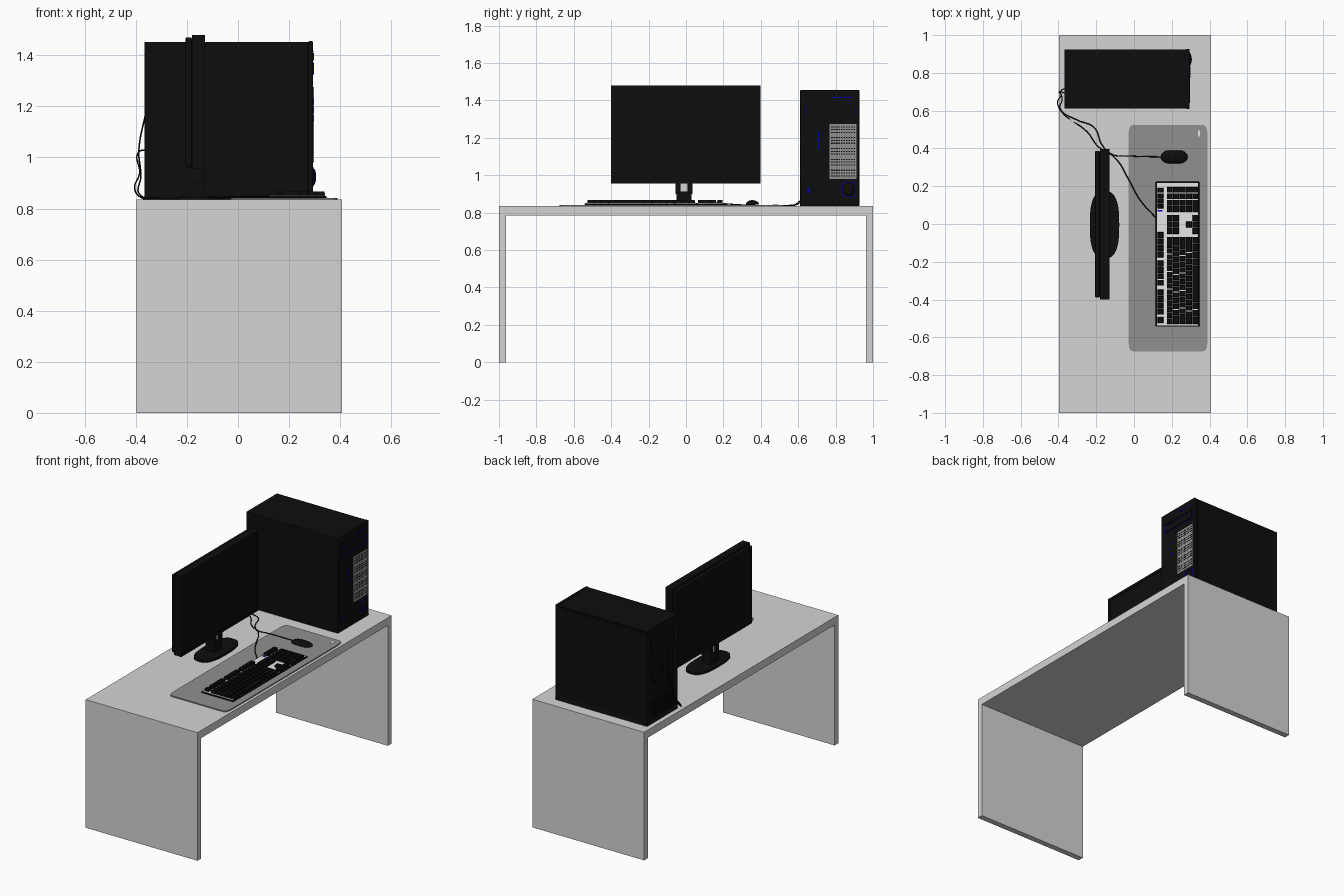
import bpy, bmesh, math
from mathutils import Vector

if "Cube" in bpy.data.objects:
    bpy.data.objects.remove(bpy.data.objects["Cube"])


def material(name, r, g, b):
    m = bpy.data.materials.new(name)
    m.diffuse_color = (r, g, b, 1)
    m.use_nodes = True
    m.node_tree.nodes["Principled BSDF"].inputs["Base Color"].default_value = m.diffuse_color
    return m


LIGHT = material("light_grey", 0.66, 0.66, 0.66)
PAD = material("pad_grey", 0.28, 0.28, 0.28)
BLACK = material("black", 0.004, 0.004, 0.004)
WHITE = material("white", 0.8, 0.8, 0.8)
BLUE = material("blue", 0.0, 0.0, 0.75)


def finish(name, bm, mat, smooth=False):
    bmesh.ops.recalc_face_normals(bm, faces=bm.faces[:])
    me = bpy.data.meshes.new(name)
    bm.to_mesh(me)
    bm.free()
    me.materials.append(mat)
    ob = bpy.data.objects.new(name, me)
    bpy.context.collection.objects.link(ob)
    if smooth:
        me.polygons.foreach_set("use_smooth", [True] * len(me.polygons))
    return ob


def boxes(name, spans, mat, taper=0.0, bevel=0.0):
    """One mesh of boxes given as (x0, x1, y0, y1, z0, z1); taper narrows the tops."""
    bm = bmesh.new()
    for x0, x1, y0, y1, z0, z1 in spans:
        for v in bmesh.ops.create_cube(bm, size=1)["verts"]:
            t = taper if v.co.z > 0 else 0
            v.co = ((x1 - t if v.co.x > 0 else x0 + t),
                    (y1 - t if v.co.y > 0 else y0 + t),
                    (z1 if v.co.z > 0 else z0))
    ob = finish(name, bm, mat)
    if bevel:
        mod = ob.modifiers.new("bevel", "BEVEL")
        mod.width, mod.segments = bevel, 2
    return ob


def slab(name, cx, cy, hx, hy, z0, z1, power, mat, n=64):
    """Upright slab with a superellipse outline."""
    bm = bmesh.new()
    vs = []
    for i in range(n):
        c, s = math.cos(2 * math.pi * i / n), math.sin(2 * math.pi * i / n)
        vs.append(bm.verts.new((cx + hx * math.copysign(abs(c) ** (2 / power), c),
                                cy + hy * math.copysign(abs(s) ** (2 / power), s), z0)))
    f = bm.faces.new(vs)
    top = bmesh.ops.extrude_face_region(bm, geom=[f])["geom"]
    bmesh.ops.translate(bm, vec=(0, 0, z1 - z0),
                        verts=[g for g in top if isinstance(g, bmesh.types.BMVert)])
    return finish(name, bm, mat)


def frame(x, y0, y1, z0, z1, t, d=0.002):
    """Spans of a thin rectangular outline on a face looking along +x."""
    return [(x, x + d, y0, y1, z0, z0 + t), (x, x + d, y0, y1, z1 - t, z1),
            (x, x + d, y0, y0 + t, z0, z1), (x, x + d, y1 - t, y1, z0, z1)]


def cable(name, pts, r=0.003):
    cu = bpy.data.curves.new(name, "CURVE")
    cu.dimensions = "3D"
    cu.bevel_depth, cu.bevel_resolution, cu.resolution_u = r, 2, 8
    sp = cu.splines.new("BEZIER")
    sp.bezier_points.add(len(pts) - 1)
    for p, co in zip(sp.bezier_points, pts):
        p.co = co
        p.handle_left_type = p.handle_right_type = "AUTO"
    cu.materials.append(BLACK)
    ob = bpy.data.objects.new(name, cu)
    bpy.context.collection.objects.link(ob)
    bpy.ops.object.select_all(action="DESELECT")
    ob.select_set(True)
    bpy.context.view_layer.objects.active = ob
    bpy.ops.object.convert(target="MESH")


# Desk: top with two full-depth side panels
TOP = 0.835
boxes("desk_top", [(-0.398, 0.408, -1, 1, 0.785, TOP)], LIGHT)
boxes("desk_side_panels", [(-0.398, 0.408, -1, -0.962, 0, 0.785),
                           (-0.398, 0.408, 0.962, 1, 0, 0.785)], LIGHT)

# Desk mat with a plain corner tag
slab("desk_mat", 0.18, -0.075, 0.21, 0.6, TOP, 0.842, 24, PAD, 128)
boxes("mat_tag", [(0.34, 0.35, 0.463, 0.495, 0.842, 0.843)], WHITE)

# Monitor: front housing, thinner back, bezel around the screen
boxes("monitor_housing", [(-0.18, -0.133, -0.4, 0.397, 0.955, 1.479)], BLACK)
boxes("monitor_back", [(-0.206, -0.18, -0.39, 0.387, 0.963, 1.47)], BLACK, bevel=0.006)
boxes("monitor_bezel", frame(-0.133, -0.4, 0.397, 0.955, 1.479, 0.018, 0.004), BLACK)

# Monitor stand with a pale hinge plate between the neck posts
slab("stand_base", -0.156, -0.004, 0.078, 0.178, TOP, 0.849, 2.7, BLACK)
boxes("stand_neck", [(-0.2, -0.135, -0.05, 0.03, 0.845, 0.912),
                     (-0.2, -0.135, -0.056, -0.03, 0.9, 0.96),
                     (-0.2, -0.135, 0.009, 0.035, 0.9, 0.96)], BLACK)
boxes("stand_hinge_plate", [(-0.185, -0.15, -0.03, 0.009, 0.9, 0.96)], LIGHT)

# Tower body with recessed side panel and rear panel
bm = bmesh.new()
for v in bmesh.ops.create_cube(bm, size=1)["verts"]:
    v.co = (0.275 if v.co.x > 0 else -0.367, 0.925 if v.co.y > 0 else 0.612,
            1.452 if v.co.z > 0 else TOP)
bm.normal_update()
for d in (Vector((0, 1, 0)), Vector((-1, 0, 0))):
    f = [f for f in bm.faces if f.normal.dot(d) > 0.99 and f.calc_area() > 0.1]
    bmesh.ops.inset_region(bm, faces=f, thickness=0.035 if d.y else 0.02, depth=-0.008)
    bm.normal_update()
finish("tower_body", bm, BLACK)
boxes("tower_front_bezel", [(0.275, 0.294, 0.61, 0.927, TOP, 1.455)], BLACK, bevel=0.004)

# Rear of tower: power supply, port block, expansion slots
rear = [(-0.366, -0.358, 0.65, 0.88, 1.28, 1.4), (-0.366, -0.358, 0.66, 0.71, 1.0, 1.25)]
rear += [(-0.364, -0.358, 0.65, 0.86, 0.87 + 0.018 * i, 0.88 + 0.018 * i) for i in range(6)]
boxes("tower_rear_fittings", rear, BLACK)
bpy.ops.mesh.primitive_torus_add(major_radius=0.055, minor_radius=0.005, major_segments=32,
                                 minor_segments=6, location=(-0.361, 0.81, 1.14),
                                 rotation=(0, math.pi / 2, 0))
fan = bpy.context.object
fan.name = "rear_fan_ring"
fan.data.materials.append(BLACK)

# Front vent: grey plate with groups of dark slots
FX = 0.294
boxes("vent_plate", [(FX, FX + 0.003, 0.767, 0.911, 0.98, 1.275)], PAD)
slots = []
for g in range(5):
    for r in range(3):
        z = 0.994 + g * 0.058 + r * 0.015
        slots += [(FX + 0.003, FX + 0.004, 0.776 + c * 0.0132, 0.785 + c * 0.0132, z, z + 0.006)
                  for c in range(10)]
boxes("vent_slots", slots, BLACK)

# Blue trim: dashes, bay corners, port marks and power panel outline
trim = [(FX, FX + 0.002, 0.783 + i * 0.028, 0.801 + i * 0.028, 1.413, 1.419) for i in range(4)]
trim += [(FX, FX + 0.002, 0.704, 0.712, 1.14 + i * 0.034, 1.164 + i * 0.034) for i in range(3)]
trim += frame(FX, 0.65, 0.663, 0.908, 0.932, 0.004)
trim += frame(FX, 0.835, 0.908, 0.886, 0.962, 0.003)
trim += frame(FX, 0.64, 0.905, 1.322, 1.374, 0.0015)
boxes("tower_blue_trim", trim, BLUE)
boxes("drive_bay_doors", [(FX, FX + 0.003, 0.645, 0.9, 1.326, 1.37),
                          (FX, FX + 0.003, 0.645, 0.9, 1.38, 1.408)], BLACK)

# Bulging power panel low on the front
bm = bmesh.new()
bmesh.ops.create_uvsphere(bm, u_segments=24, v_segments=12, radius=1)
for v in bm.verts:
    v.co = (FX + 0.012 * v.co.x, 0.872 + 0.032 * v.co.y, 0.924 + 0.034 * v.co.z)
finish("power_panel", bm, BLACK, True)

# Keyboard: dark case, pale plate, tapered keys
boxes("keyboard_case", [(0.115, 0.346, -0.543, 0.224, 0.842, 0.85)], BLACK, bevel=0.003)
boxes("keyboard_plate", [(0.121, 0.340, -0.537, 0.218, 0.849, 0.852)], WHITE)
keys = []
GAP = 0.0015


def key(x, y, w, d=0.034):
    keys.append((x + GAP, x + d - GAP, y + GAP, y + w - GAP, 0.851, 0.867))


# main block, row widths in key units
U = 0.464 / 15
rows = [[1] * 13 + [2], [1.5] + [1] * 12 + [1.5], [1.75] + [1] * 11 + [2.25],
        [2.25] + [1] * 10 + [2.75], [1.25] * 3 + [6.25] + [1.25] * 4]
for r, widths in enumerate(rows):
    y = -0.53
    for w in widths:
        key(0.172 + r * 0.034, y, w * U)
        y += w * U
# escape, function groups, media keys
for y0, n in ((-0.526, 1), (-0.482, 4), (-0.328, 4), (-0.178, 4), (0.08, 4)):
    for i in range(n):
        w = 0.028 if n == 4 and y0 > 0 else 0.034
        key(0.123, y0 + i * w, w)
# navigation, arrows, number pad
for c in range(3):
    y = -0.055 + c * 0.035
    key(0.172, y, 0.035)
    key(0.206, y, 0.035)
    key(0.308, y, 0.035)
key(0.274, -0.02, 0.035)
for r in range(5):
    for c in range(3):
        if not (r == 4 and c == 1):
            key(0.172 + r * 0.034, 0.062 + c * 0.034, 0.068 if r == 4 and c == 0 else 0.034)
for x, d in ((0.172, 0.034), (0.206, 0.068), (0.274, 0.068)):
    key(x, 0.164, 0.034, d)
boxes("keyboard_keys", keys, BLACK, taper=0.002)
boxes("keyboard_lights", [(0.125, 0.15, 0.066, 0.074, 0.852, 0.854)], BLUE)

# Mouse: flattened rounded body with wheel
bm = bmesh.new()
bmesh.ops.create_uvsphere(bm, u_segments=32, v_segments=16, radius=1)
for v in bm.verts:
    x, y, z = v.co
    side = 0.039 * (1 - 0.12 * math.cos(math.pi * x))
    v.co = (0.213 + 0.071 * x, 0.355 + side * y, 0.845 + (0.022 * z if z > 0 else 0.003 * z))
finish("mouse_body", bm, BLACK, True)
bpy.ops.mesh.primitive_cylinder_add(vertices=20, radius=0.009, depth=0.007,
                                    location=(0.178, 0.355, 0.858), rotation=(math.pi / 2, 0, 0))
bpy.context.object.name = "mouse_wheel"
bpy.context.object.data.materials.append(BLACK)

# Cables from the tower's rear to the mouse and keyboard
cable("mouse_cable", [(-0.36, 0.72, 1.18), (-0.388, 0.7, 1.03), (-0.38, 0.66, 0.93),
                      (-0.385, 0.6, 0.855), (-0.3, 0.55, 0.839), (-0.21, 0.51, 0.839),
                      (-0.17, 0.42, 0.839), (-0.12, 0.37, 0.839), (-0.02, 0.36, 0.846),
                      (0.15, 0.355, 0.849)])
cable("keyboard_cable", [(-0.36, 0.69, 1.03), (-0.39, 0.7, 1.02), (-0.385, 0.68, 0.94),
                         (-0.405, 0.64, 0.88), (-0.37, 0.58, 0.839), (-0.25, 0.49, 0.839),
                         (-0.19, 0.41, 0.839), (-0.1, 0.35, 0.839), (-0.02, 0.22, 0.846),
                         (0.03, 0.13, 0.846), (0.118, 0.03, 0.847)])
